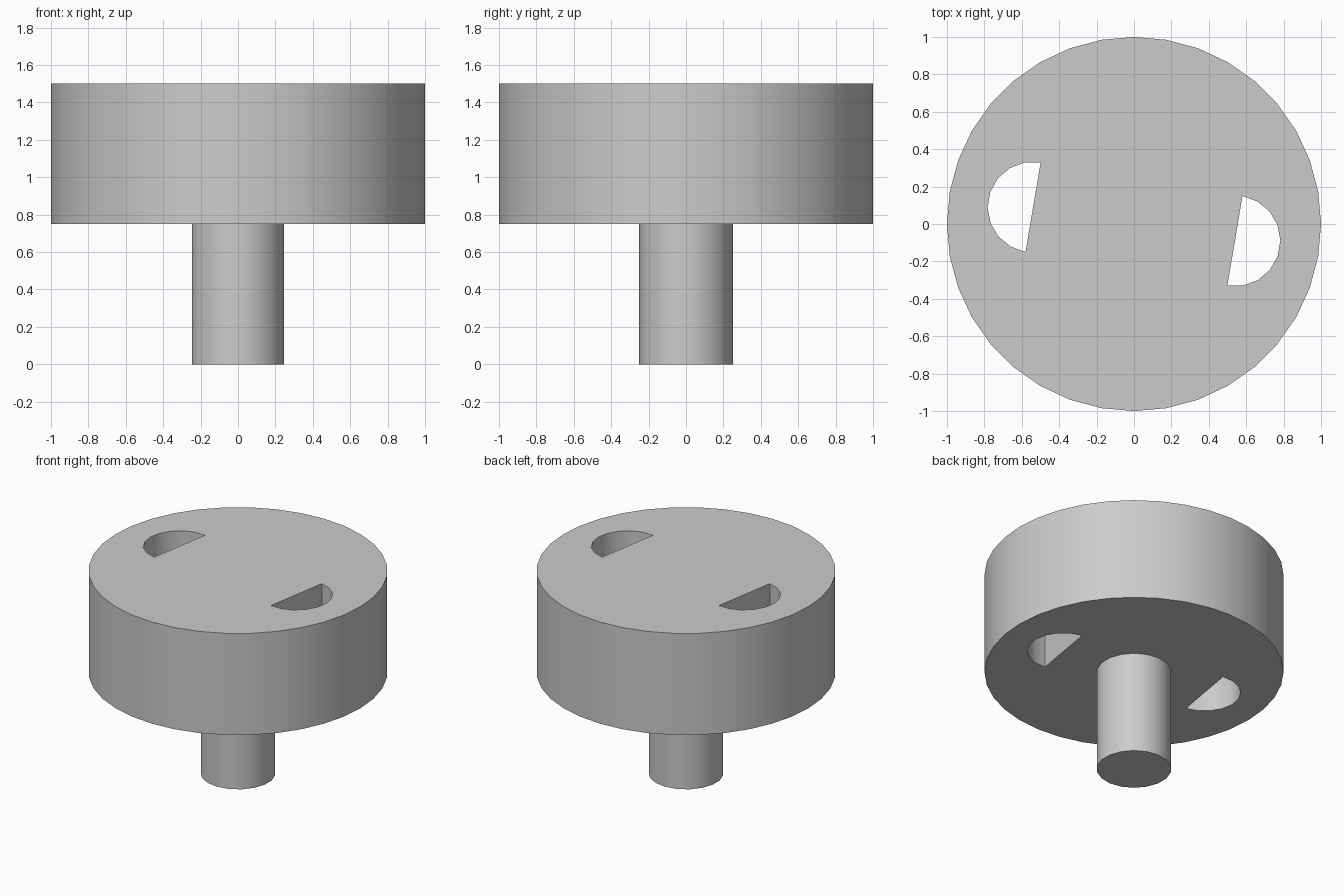
import bpy
import bmesh
from math import cos, sin, pi, radians

cube = bpy.data.objects.get("Cube")
if cube:
    bpy.data.objects.remove(cube, do_unlink=True)

grey = bpy.data.materials.new("plain grey")
grey.use_nodes = True
COLOUR = (0.6, 0.6, 0.6, 1)
grey.diffuse_color = COLOUR
grey.node_tree.nodes["Principled BSDF"].inputs["Base Color"].default_value = COLOUR


def smooth(obj):
    bpy.ops.object.select_all(action="DESELECT")
    obj.select_set(True)
    bpy.context.view_layer.objects.active = obj
    bpy.ops.object.shade_smooth_by_angle(angle=radians(30))


def prism(name, outline, z0, z1):
    """Upright prism from a counter-clockwise outline."""
    bm = bmesh.new()
    base = bm.faces.new([bm.verts.new((x, y, z0)) for x, y in outline])
    new = bmesh.ops.extrude_face_region(bm, geom=[base], use_keep_orig=True)["geom"]
    lifted = [g for g in new if isinstance(g, bmesh.types.BMVert)]
    bmesh.ops.translate(bm, verts=lifted, vec=(0, 0, z1 - z0))
    bmesh.ops.recalc_face_normals(bm, faces=bm.faces)
    mesh = bpy.data.meshes.new(name)
    bm.to_mesh(mesh)
    bm.free()
    mesh.materials.append(grey)
    obj = bpy.data.objects.new(name, mesh)
    bpy.context.collection.objects.link(obj)
    return obj


def arc(cx, cy, radius, start, sweep, count):
    angles = [start + sweep * i / count for i in range(count + 1)]
    return [(cx + radius * cos(a), cy + radius * sin(a)) for a in angles]


# Wide round head and narrow round stem
head = prism("head", arc(0, 0, 1, pi / 2, 2 * pi, 36)[:-1], 0.75, 1.5)
stem = prism("stem", arc(0, 0, 0.25, pi / 2, 2 * pi, 18)[:-1], 0, 0.75)

# Two half-round slots cut through the head, on opposite sides
for side, turn in (("left", radians(-9.5)), ("right", radians(170.5))):
    outline = arc(0.547 * cos(turn), 0.547 * sin(turn), 0.243, turn - pi / 2, pi, 9)
    cutter = prism(side + "_slot_cutter", outline, 0.6, 1.7)
    cutter.hide_render = True
    cut = head.modifiers.new(side + "_slot", "BOOLEAN")
    cut.operation = "DIFFERENCE"
    cut.solver = "EXACT"
    cut.object = cutter
    bpy.context.view_layer.objects.active = head
    bpy.ops.object.modifier_apply(modifier=cut.name)
    bpy.data.objects.remove(cutter, do_unlink=True)

smooth(head)
smooth(stem)
